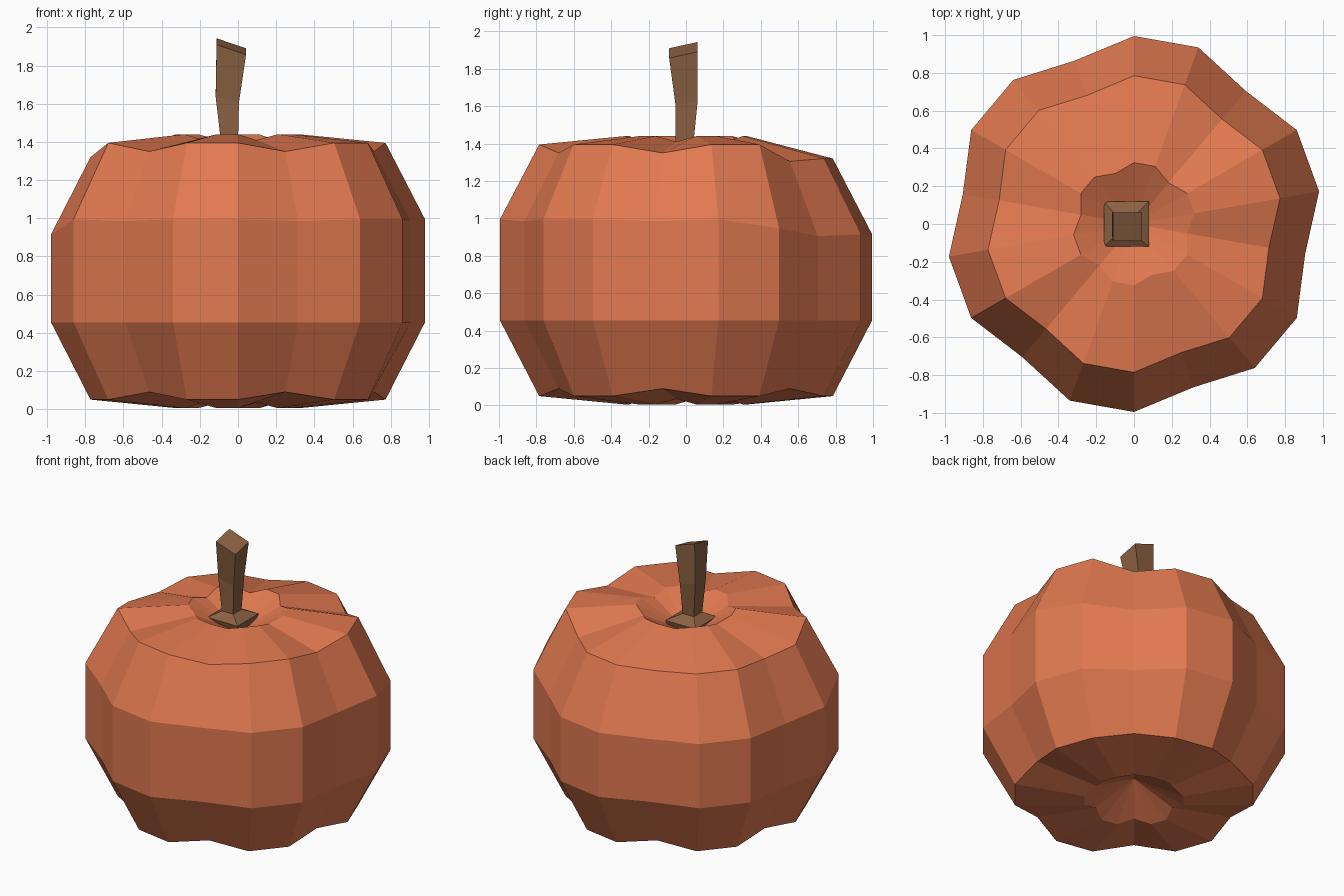
import bpy, bmesh
from math import cos, sin, radians

if "Cube" in bpy.data.objects:
    bpy.data.objects.remove(bpy.data.objects["Cube"])


def material(name, color):
    m = bpy.data.materials.new(name)
    m.diffuse_color = color
    m.use_nodes = True
    m.node_tree.nodes["Principled BSDF"].inputs["Base Color"].default_value = m.diffuse_color
    return m


def loft(name, rings, start, end, mat):
    """Skin a stack of closed rings; start/end is a pole point or None for a flat cap."""
    bm = bmesh.new()
    rows = [[bm.verts.new(p) for p in ring] for ring in rings]
    n = len(rows[0])
    for a, b in zip(rows, rows[1:]):
        for i in range(n):
            j = (i + 1) % n
            bm.faces.new((a[i], a[j], b[j], b[i]))
    for row, pole in ((rows[0], start), (rows[-1], end)):
        if pole is None:
            bm.faces.new(row)
        else:
            p = bm.verts.new(pole)
            for i in range(n):
                bm.faces.new((row[i], row[(i + 1) % n], p))
    bmesh.ops.recalc_face_normals(bm, faces=bm.faces)
    mesh = bpy.data.meshes.new(name)
    bm.to_mesh(mesh)
    bm.free()
    mesh.materials.append(mat)
    obj = bpy.data.objects.new(name, mesh)
    bpy.context.collection.objects.link(obj)
    return obj


orange = material("pumpkin_skin", (0.75, 0.19, 0.08, 1))
brown = material("stem_brown", (0.26, 0.12, 0.055, 1))

# Pumpkin body: six lobes, each two ridge columns and one valley column
# (ridge radius, valley radius, ridge z, valley z, sag of the back)
profile = [
    (0.325, 0.285, 0.005, 0.035, 0),
    (0.785, 0.725, 0.05, 0.09, 0),
    (0.995, 0.92, 0.455, 0.455, 0),
    (0.995, 0.92, 0.995, 0.985, 0.08),
    (0.785, 0.725, 1.395, 1.35, 0.075),
    (0.325, 0.285, 1.44, 1.41, 0),
]
rings = []
for ridge_r, valley_r, ridge_z, valley_z, sag in profile:
    ring = []
    for k in range(18):
        angle = 10 + 20 * k
        valley = k % 3 == 2
        r = valley_r if valley else ridge_r
        z = valley_z if valley else ridge_z
        if 50 <= angle <= 190:
            z -= sag * (0.6 if valley and sag < 0.08 else 1)
        elif angle == 30 and ridge_z < 1.0:
            z -= sag * 0.6
        ring.append((r * cos(radians(angle)), r * sin(radians(angle)), z))
    rings.append(ring)
loft("pumpkin_body", rings, (0, 0, 0.17), (0, 0, 1.27), orange)


# Stem: square sections with a flared root, widening to a slanted cut end
def section(x0, x1, y0, y1, z, slope_x=0, slope_y=0):
    cx, cy = (x0 + x1) / 2, (y0 + y1) / 2
    return [(x, y, z + slope_x * (x - cx) + slope_y * (y - cy))
            for x, y in ((x0, y0), (x1, y0), (x1, y1), (x0, y1))]


stem = [
    section(-0.14, 0.06, -0.10, 0.10, 1.29),
    section(-0.16, 0.08, -0.12, 0.12, 1.365),
    section(-0.09, 0.0, -0.055, 0.04, 1.405),
    section(-0.117, 0.005, -0.056, 0.062, 1.63, -0.25, 0.15),
    section(-0.112, 0.042, -0.09, 0.062, 1.90, -0.34, 0.22),
]
loft("stem", stem, None, None, brown)
